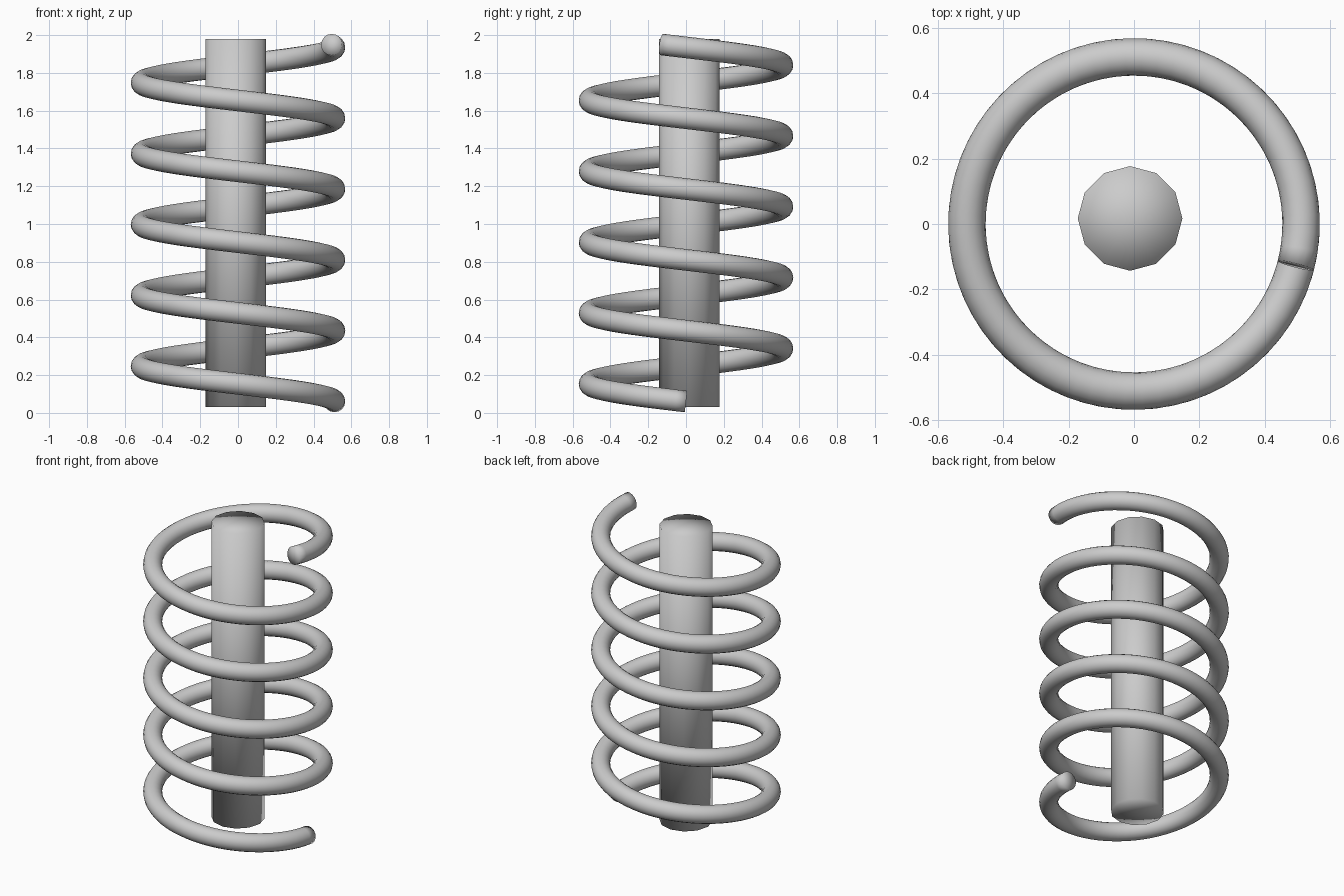
import bpy
import bmesh
from math import cos, sin, pi, tau
from mathutils import Vector

cube = bpy.data.objects.get("Cube")
if cube:
    bpy.data.objects.remove(cube, do_unlink=True)

COIL_RADIUS = 0.511
WIRE_RADIUS = 0.057
PITCH = 0.375
START_Z = 0.06
TURNS = 5.04
STEPS_PER_TURN = 64
SIDES = 16

# One grey for the whole model
grey = bpy.data.materials.new("grey")
grey.use_nodes = True
colour = (0.6, 0.6, 0.6, 1)
grey.diffuse_color = colour
grey.node_tree.nodes["Principled BSDF"].inputs["Base Color"].default_value = colour


def finish(obj):
    obj.data.materials.append(grey)
    for face in obj.data.polygons:
        face.use_smooth = True


# Central rod with fanned, softly shaded ends
bpy.ops.mesh.primitive_cylinder_add(
    vertices=12, radius=0.16, depth=1.95, end_fill_type='TRIFAN',
    location=(-0.012, 0.017, 1.005))
rod = bpy.context.object
rod.name = "central_rod"
finish(rod)


# Coil spring: a round section swept along a rising helix
def helix_frame(turn):
    a = -tau * turn
    centre = Vector((COIL_RADIUS * cos(a), COIL_RADIUS * sin(a), START_Z + PITCH * turn))
    outward = Vector((cos(a), sin(a), 0))
    tangent = Vector((COIL_RADIUS * sin(a), -COIL_RADIUS * cos(a), PITCH / tau)).normalized()
    return centre, outward, tangent.cross(outward)


bm = bmesh.new()
steps = round(TURNS * STEPS_PER_TURN)
rings = []
for i in range(steps + 1):
    centre, u, v = helix_frame(TURNS * i / steps)
    angles = [tau * k / SIDES for k in range(SIDES)]
    rings.append([bm.verts.new(centre + WIRE_RADIUS * (cos(t) * u + sin(t) * v))
                  for t in angles])

for low, high in zip(rings, rings[1:]):
    for k in range(SIDES):
        n = (k + 1) % SIDES
        bm.faces.new((low[k], low[n], high[n], high[k]))

# Fanned wire ends
for ring, turn in ((rings[0], 0), (rings[-1], TURNS)):
    hub = bm.verts.new(helix_frame(turn)[0])
    for k in range(SIDES):
        bm.faces.new((ring[k], ring[(k + 1) % SIDES], hub))

bmesh.ops.recalc_face_normals(bm, faces=bm.faces)
mesh = bpy.data.meshes.new("coil_spring")
bm.to_mesh(mesh)
bm.free()
spring = bpy.data.objects.new("coil_spring", mesh)
bpy.context.collection.objects.link(spring)
finish(spring)
